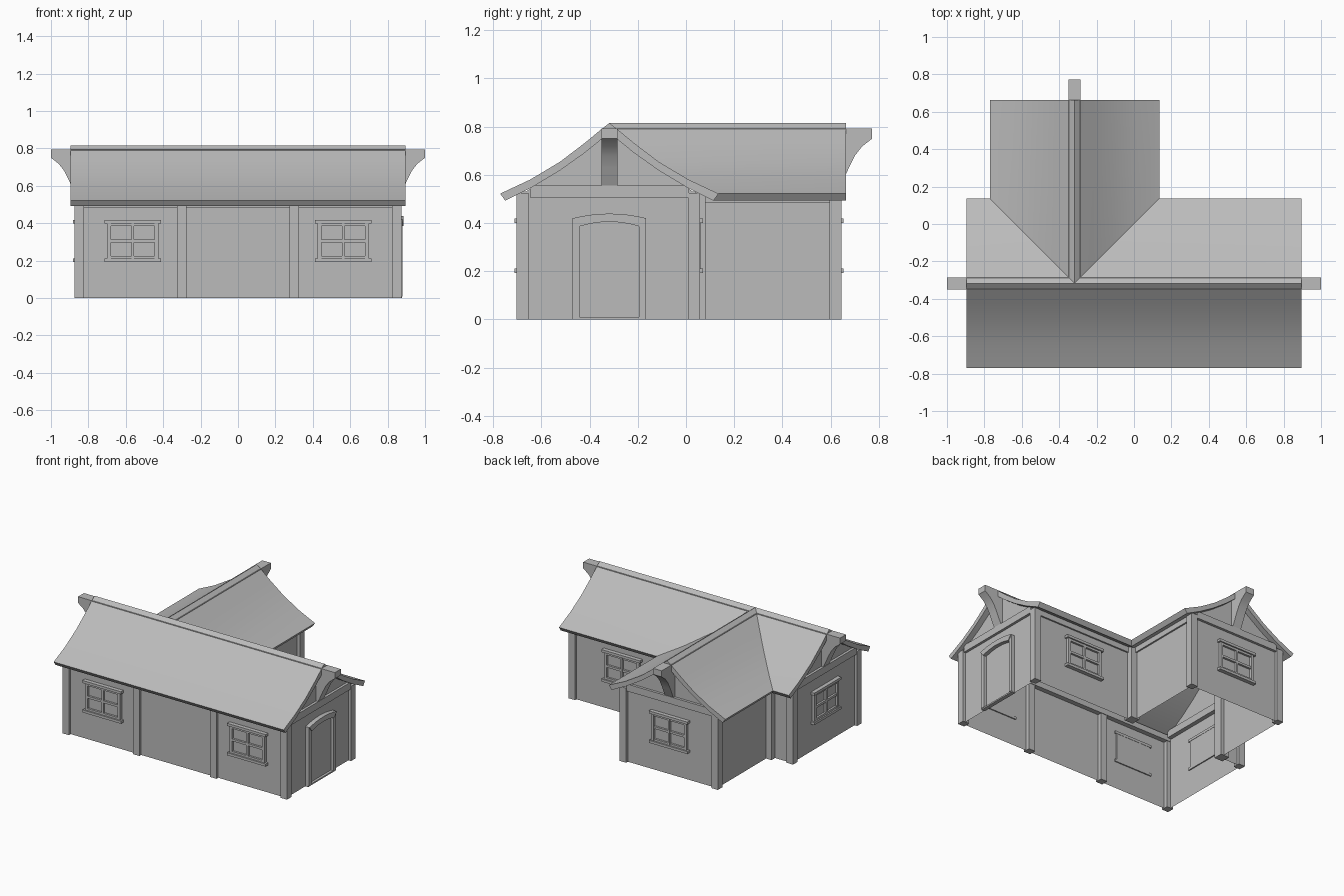
import bpy, bmesh
from math import radians
from mathutils import Vector, Matrix

if "Cube" in bpy.data.objects:
    bpy.data.objects.remove(bpy.data.objects["Cube"])

grey = bpy.data.materials.new("plain_grey")
grey.use_nodes = True
grey.diffuse_color = (0.5, 0.5, 0.5, 1)
grey.node_tree.nodes["Principled BSDF"].inputs["Base Color"].default_value = (0.5, 0.5, 0.5, 1)

C = -0.318                      # ridge line of both the house and the wing
MAIN, WING = 0.854, 0.626       # gable wall planes
FRONT, BACK = -0.684, 0.042     # long wall planes
WEST, EAST = -0.68, 0.044       # wing side walls
EAVE = 0.53
TOP = [(0, .815), (.036, .787), (.101, .733), (.205, .654), (.329, .58), (.453, .522)]
UNDER = [(0, .775), (.036, .745), (.101, .692), (.205, .618), (.32, .549), (.432, .493)]


def finish(name, bm, smooth=False, closed=True):
    if closed:
        bmesh.ops.recalc_face_normals(bm, faces=bm.faces[:])
    mesh = bpy.data.meshes.new(name)
    bm.to_mesh(mesh)
    bm.free()
    mesh.materials.append(grey)
    obj = bpy.data.objects.new(name, mesh)
    bpy.context.collection.objects.link(obj)
    if smooth:
        bpy.ops.object.select_all(action="DESELECT")
        obj.select_set(True)
        bpy.context.view_layer.objects.active = obj
        bpy.ops.object.shade_smooth_by_angle(angle=radians(30))
    return obj


def loft(bm, a, b):
    """Closed solid between two matching outlines."""
    va, vb = [bm.verts.new(p) for p in a], [bm.verts.new(p) for p in b]
    n = len(va)
    for i in range(n):
        j = (i + 1) % n
        bm.faces.new((va[i], va[j], vb[j], vb[i]))
    bm.faces.new(va[::-1])
    bm.faces.new(vb)


def box(bm, x0, x1, y0, y1, z0, z1, m=Matrix()):
    ring = [(x0, y0), (x1, y0), (x1, y1), (x0, y1)]
    loft(bm, [m @ Vector((x, y, z0)) for x, y in ring],
         [m @ Vector((x, y, z1)) for x, y in ring])


def plate(bm, pts, y0, y1, m):
    """Outline in local x/z, thickened along the outward local y."""
    loft(bm, [m @ Vector((x, y0, z)) for x, z in pts],
         [m @ Vector((x, y1, z)) for x, z in pts])


def wall_frame(x, y, degrees):
    return Matrix.Translation((x, y, 0)) @ Matrix.Rotation(radians(degrees), 4, "Z")


GABLES = {"left": wall_frame(MAIN, C, -90), "right": wall_frame(-MAIN, C, 90),
          "wing": wall_frame(C, WING, 0)}

# Walls: open T-shaped shell
bm = bmesh.new()
plan = [(-MAIN, FRONT), (MAIN, FRONT), (MAIN, BACK), (EAST, BACK), (EAST, WING),
        (WEST, WING), (WEST, BACK), (-MAIN, BACK)]
low = [bm.verts.new((x, y, 0)) for x, y in plan]
high = [bm.verts.new((x, y, EAVE)) for x, y in plan]
for i in range(len(plan)):
    j = (i + 1) % len(plan)
    bm.faces.new((low[i], low[j], high[j], high[i]))
finish("walls", bm, closed=False)

# Gable triangles and the tie beams across them
slope_line = [(-d, z) for d, z in UNDER[::-1] if d < .4] + [(d, z) for d, z in UNDER[1:] if d < .4]
outline = [(-.36, EAVE - .01)] + slope_line + [(.36, EAVE - .01)]
for name, m in GABLES.items():
    bm = bmesh.new()
    plate(bm, outline, -.01, 0, m)
    finish(name + "_gable", bm)
    bm = bmesh.new()
    box(bm, -.33, .33, -.03, .018, .505, .555, m)
    finish(name + "_tie_beam", bm)

# Posts
bm = bmesh.new()
posts = [(x, y, .025) for x in (-.849, .849) for y in (-.679, .033)]
posts += [(x, -.679, .025) for x in (-.3, .3)]
posts += [(x, .621, .025) for x in (-.675, .039)]
posts += [(x, .048, .033) for x in (-.69, .057)]
for x, y, r in posts:
    box(bm, x - r, x + r, y - r, y + r, 0, .525)
finish("posts", bm)

# Wall plates under the eaves
bm = bmesh.new()
for x0, x1, y0, y1 in [(-.85, .85, -.695, -.65), (.05, .85, .01, .053), (-.85, -.69, .01, .053),
                       (.01, .055, .05, .62), (-.691, -.646, .05, .62)]:
    box(bm, x0, x1, y0, y1, .485, .525)
finish("wall_plates", bm)


# Roof slopes, mitred along the valleys
def roof(name, side, along_x, start, end):
    ring = TOP + UNDER[::-1]

    def section(edge):
        return [(edge(d), C + side * d, z) if along_x else (C + side * d, edge(d), z)
                for d, z in ring]
    bm = bmesh.new()
    loft(bm, section(start), section(end))
    finish(name, bm, smooth=True)


verge = .895
roof("front_roof", -1, True, lambda d: -verge, lambda d: verge)
roof("back_roof_right", 1, True, lambda d: -verge, lambda d: C - d)
roof("back_roof_left", 1, True, lambda d: C + d, lambda d: verge)
for name, side in (("wing_roof_right", -1), ("wing_roof_left", 1)):
    roof(name, side, False, lambda d: C + d, lambda d: .664)

# Ridge beams ending in curved brackets
RIDGE = .793
for name, m in GABLES.items():
    length = MAIN - C if name == "right" else MAIN
    reach = 1 - MAIN
    curve = [(reach, RIDGE), (reach, .75), (.105, .718), (.075, .68), (.05, .63), (.028, .58), (0, .525)]
    start = -(WING - C) if name == "wing" else -MAIN
    pts = [(start, RIDGE)] + curve + [(-.008, .525), (-.008, .745), (start, .745)]
    bm = bmesh.new()
    loft(bm, [m @ Vector((-.033, u, z)) for u, z in pts],
         [m @ Vector((.033, u, z)) for u, z in pts])
    finish(name + "_ridge_beam", bm, smooth=True)


# Windows: four panes, frame, lintel and sill
def window(name, m):
    bm = bmesh.new()
    box(bm, -.137, .137, -.006, .004, .2, .41, m)
    for x, r in ((-.127, .01), (0, .007), (.127, .01)):
        box(bm, x - r, x + r, 0, .02, .205, .405, m)
    for z in (.217, .305, .393):
        box(bm, -.12, .12, 0, .018, z - .008, z + .008, m)
    for z in (.193, .4):
        box(bm, -.15, .15, -.008, .028, z, z + .018, m)
    finish(name, bm)


window("front_window_right", wall_frame(-.563, FRONT, 180))
window("front_window_left", wall_frame(.563, FRONT, 180))
window("back_window", wall_frame(.46, BACK, 0))
window("right_gable_window", GABLES["right"])
window("wing_window", GABLES["wing"])


# Arched door
def arch(half, shoulder, crown, n=8):
    steps = [-1 + 2 * i / n for i in range(n + 1)]
    return [(half * t, crown - (crown - shoulder) * t * t) for t in steps]


door = GABLES["left"]
outer, inner = arch(.152, .42, .439), arch(.124, .386, .405)
bm = bmesh.new()
plate(bm, [(-.124, .008)] + inner + [(.124, .008)], -.005, .005, door)
finish("door", bm)
bm = bmesh.new()
plate(bm, outer + inner[::-1], -.005, .032, door)
for s in (-1, 1):
    plate(bm, [(s * .152, .008), (s * .152, .42), (s * .124, .386), (s * .124, .008)], -.005, .026, door)
finish("door_frame", bm)
bm = bmesh.new()
box(bm, -.152, .152, -.005, .022, 0, .01, door)
finish("door_threshold", bm)
